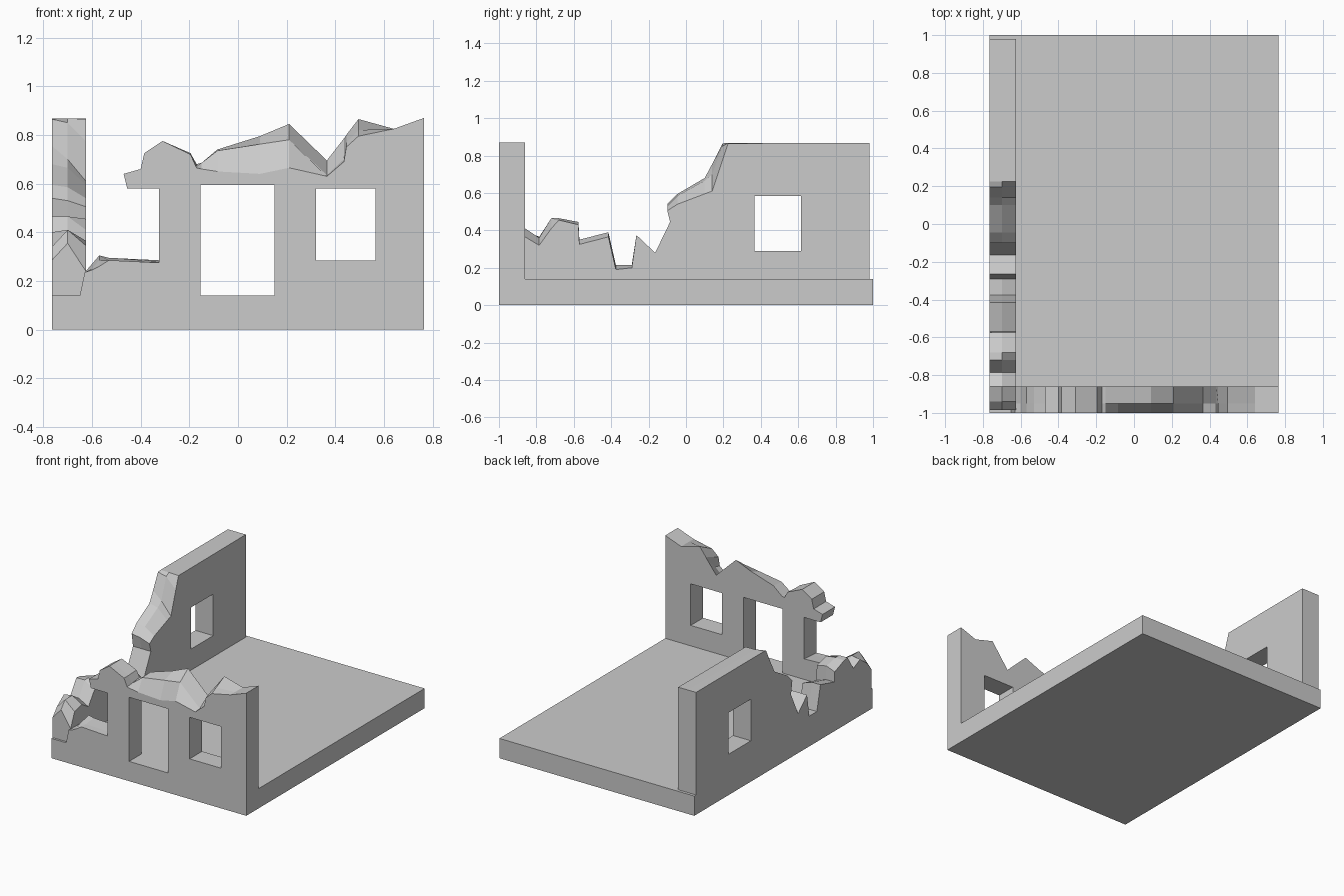
import bpy, bmesh

T = 0.14  # slab and wall thickness


def finish(name, bm):
    bmesh.ops.recalc_face_normals(bm, faces=bm.faces)
    me = bpy.data.meshes.new(name)
    bm.to_mesh(me)
    bm.free()
    ob = bpy.data.objects.new(name, me)
    bpy.context.collection.objects.link(ob)
    return ob


def box(name, lo, hi):
    bm = bmesh.new()
    bmesh.ops.create_cube(bm, size=1)
    for v in bm.verts:
        v.co = [a + (b - a) * (c + 0.5) for a, b, c in zip(lo, hi, v.co)]
    return finish(name, bm)


def ruined_wall(name, rows, depths, place):
    """Loft layers through the wall depth; each row is (position, one height per layer)."""
    bm = bmesh.new()
    loops = []
    for k, d in enumerate(depths):
        pts = [(r[0], r[k + 1]) for r in rows]
        loops.append([bm.verts.new(place(u, d, z)) for u, z in pts])
    n = len(rows)
    for a, b in zip(loops, loops[1:]):
        for i in range(n):
            j = (i + 1) % n
            bm.faces.new((a[i], a[j], b[j], b[i]))
    bm.faces.new(loops[0])
    bm.faces.new(loops[-1])
    return finish(name, bm)


def cut(ob, name, lo, hi):
    c = box(name, lo, hi)
    c.hide_render = True
    c.hide_viewport = True
    c.display_type = 'WIRE'
    m = ob.modifiers.new(name, 'BOOLEAN')
    m.operation = 'DIFFERENCE'
    m.solver = 'EXACT'
    m.object = c


# Floor slab
box("floor_slab", (-0.765, -1, 0), (0.765, 1, T))

# Front wall: x, then heights at front, middle and back
front_rows = [
    (0.765, T, T, T),
    (0.765, .87, .87, .87),
    (0.64, .825, .825, .825),
    (0.495, .795, .82, .865),
    (0.445, .75, .77, .80),
    (0.435, .69, .70, .785),
    (0.365, .63, .635, .695),
    (0.21, .665, .78, .845),
    (0.09, .64, .762, .795),
    (-0.085, .65, .735, .74),
    (-0.15, .66, .685, .685),
    (-0.17, .665, .67, .68),
    (-0.195, .72, .72, .725),
    (-0.31, .775, .775, .775),
    (-0.385, .725, .725, .725),
    (-0.40, .66, .66, .66),
    (-0.47, .64, .64, .64),
    (-0.455, .58, .58, .58),
    (-0.325, .58, .58, .58),
    (-0.325, .275, .28, .285),
    (-0.53, .285, .285, .295),
    (-0.57, .26, .285, .305),
    (-0.60, .245, .25, .27),
    (-0.63, .235, .235, .235),
    (-0.65, T, T, T),
]
front = ruined_wall("front_wall", front_rows, (-1, -0.95, -0.86),
                    lambda u, d, z: (u, d, z))
cut(front, "doorway_cutter", (-0.155, -1.1, 0.05), (0.15, -0.8, 0.595))
cut(front, "front_window_cutter", (0.32, -1.1, 0.285), (0.565, -0.8, 0.58))

# Side wall: y, then heights at outer, middle and inner
side_rows = [
    (-0.985, T, T, T),
    (-0.985, .285, .355, .24),
    (-0.94, .34, .41, .345),
    (-0.86, .40, .41, .365),
    (-0.785, .365, .36, .32),
    (-0.72, .465, .465, .41),
    (-0.68, .46, .465, .455),
    (-0.575, .42, .445, .43),
    (-0.57, .35, .35, .325),
    (-0.415, .39, .39, .365),
    (-0.375, .215, .215, .19),
    (-0.29, .215, .215, .20),
    (-0.265, .375, .375, .375),
    (-0.165, .28, .28, .28),
    (-0.085, .445, .445, .445),
    (-0.10, .54, .53, .505),
    (-0.045, .595, .585, .54),
    (0.10, .68, .665, .595),
    (0.14, .755, .70, .61),
    (0.195, .865, .85, .775),
    (0.225, .868, .868, .865),
    (0.98, .868, .868, .868),
    (0.98, T, T, T),
]
side = ruined_wall("side_wall", side_rows, (-0.765, -0.70, -0.625),
                   lambda u, d, z: (d, u, z))
cut(side, "side_window_cutter", (-0.9, 0.365, 0.29), (-0.5, 0.615, 0.585))
